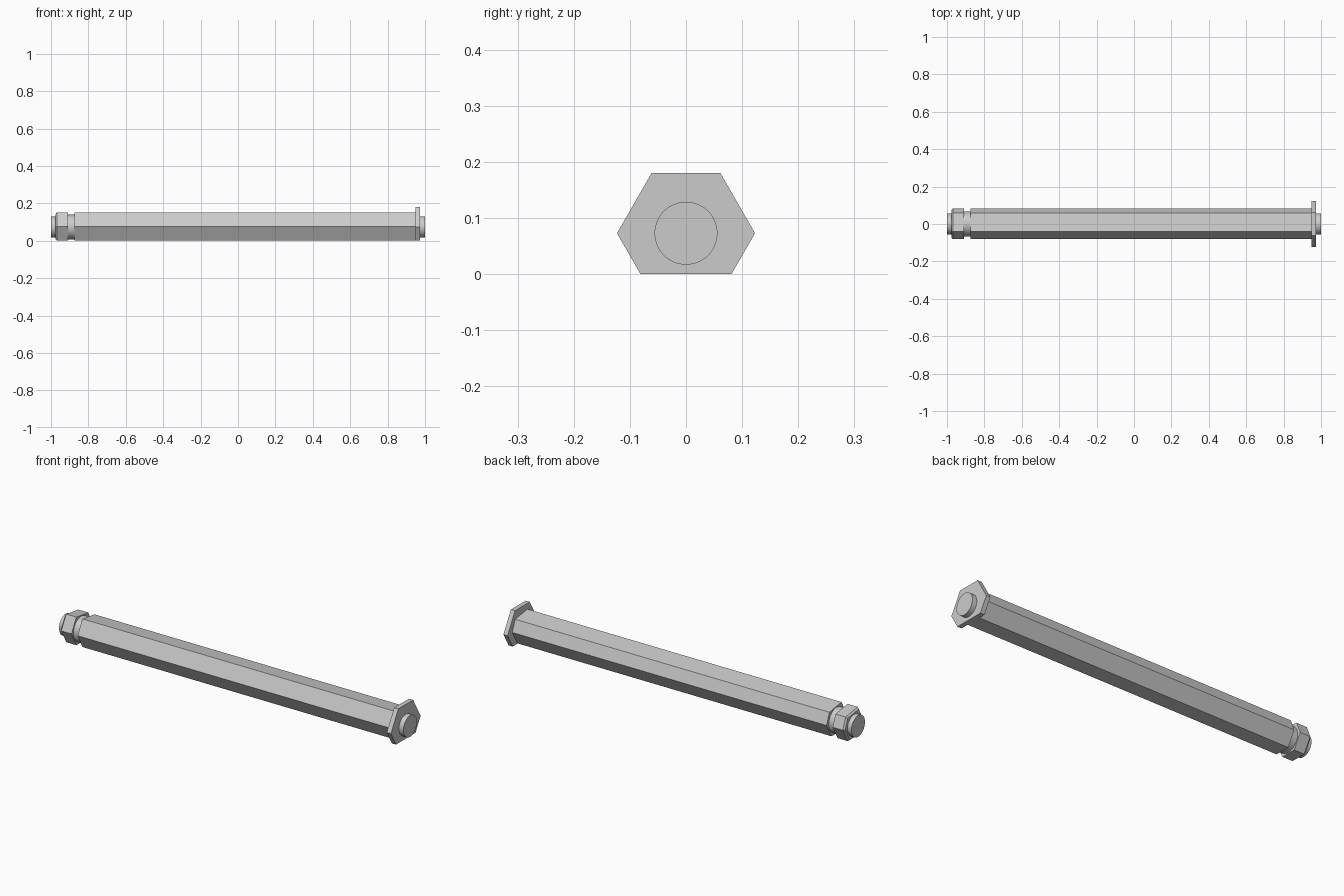
import bpy
import bmesh
from math import pi, radians
from mathutils import Matrix

if "Cube" in bpy.data.objects:
    bpy.data.objects.remove(bpy.data.objects["Cube"], do_unlink=True)

AXIS_Z = 0.073

steel = bpy.data.materials.new("light grey steel")
steel.use_nodes = True
steel.diffuse_color = (0.6, 0.6, 0.6, 1)
steel.node_tree.nodes["Principled BSDF"].inputs["Base Color"].default_value = (0.6, 0.6, 0.6, 1)


def finish(bm, name):
    bmesh.ops.recalc_face_normals(bm, faces=bm.faces)
    mesh = bpy.data.meshes.new(name)
    bm.to_mesh(mesh)
    bm.free()
    mesh.materials.append(steel)
    obj = bpy.data.objects.new(name, mesh)
    bpy.context.collection.objects.link(obj)
    return obj


def prism(name, outline, x0, x1, chamfer=0):
    """Extrude a (y, z) outline along x, with an optional chamfer at x0."""
    bm = bmesh.new()
    cap = bm.faces.new([bm.verts.new((x0, y, z)) for y, z in outline])
    swept = bmesh.ops.extrude_face_region(bm, geom=[cap], use_keep_orig=True)["geom"]
    for v in swept:
        if isinstance(v, bmesh.types.BMVert):
            v.co.x = x1
    bmesh.ops.recalc_face_normals(bm, faces=bm.faces)
    if chamfer:
        rim = [e for e in bm.edges if all(abs(v.co.x - x0) < 1e-5 for v in e.verts)]
        bmesh.ops.bevel(bm, geom=rim, offset=chamfer, segments=1, affect='EDGES')
    return finish(bm, name)


def round_bar(name, radius, x0, x1):
    bm = bmesh.new()
    place = Matrix.Translation(((x0 + x1) / 2, 0, AXIS_Z)) @ Matrix.Rotation(pi / 2, 4, 'Y')
    bmesh.ops.create_cone(bm, cap_ends=True, segments=64, radius1=radius,
                          radius2=radius, depth=x1 - x0, matrix=place)
    obj = finish(bm, name)
    bpy.ops.object.select_all(action='DESELECT')
    obj.select_set(True)
    bpy.context.view_layer.objects.active = obj
    bpy.ops.object.shade_smooth_by_angle(angle=radians(30))


# Six-sided bar section, slightly skewed at its top rear corner
bar = [(-0.041, 0.15), (0.06, 0.135), (0.084, 0.075),
       (0.042, 0.002), (-0.04, 0.002), (-0.081, 0.077)]
prism("shaft", bar, -0.875, 0.952)
prism("end_nut", bar, -0.977, -0.91, chamfer=0.008)

# Hexagonal flange trimmed flat along the bottom
half = [(0.081, 0), (0.123, AXIS_Z), (0.0615, 0.18)]
prism("flange", half + [(-y, z) for y, z in reversed(half)], 0.95, 0.974)

# Turned neck and round end stubs
round_bar("neck", 0.066, -0.915, -0.87)
round_bar("left_stub", 0.056, -1, -0.97)
round_bar("right_stub", 0.056, 0.97, 1)
